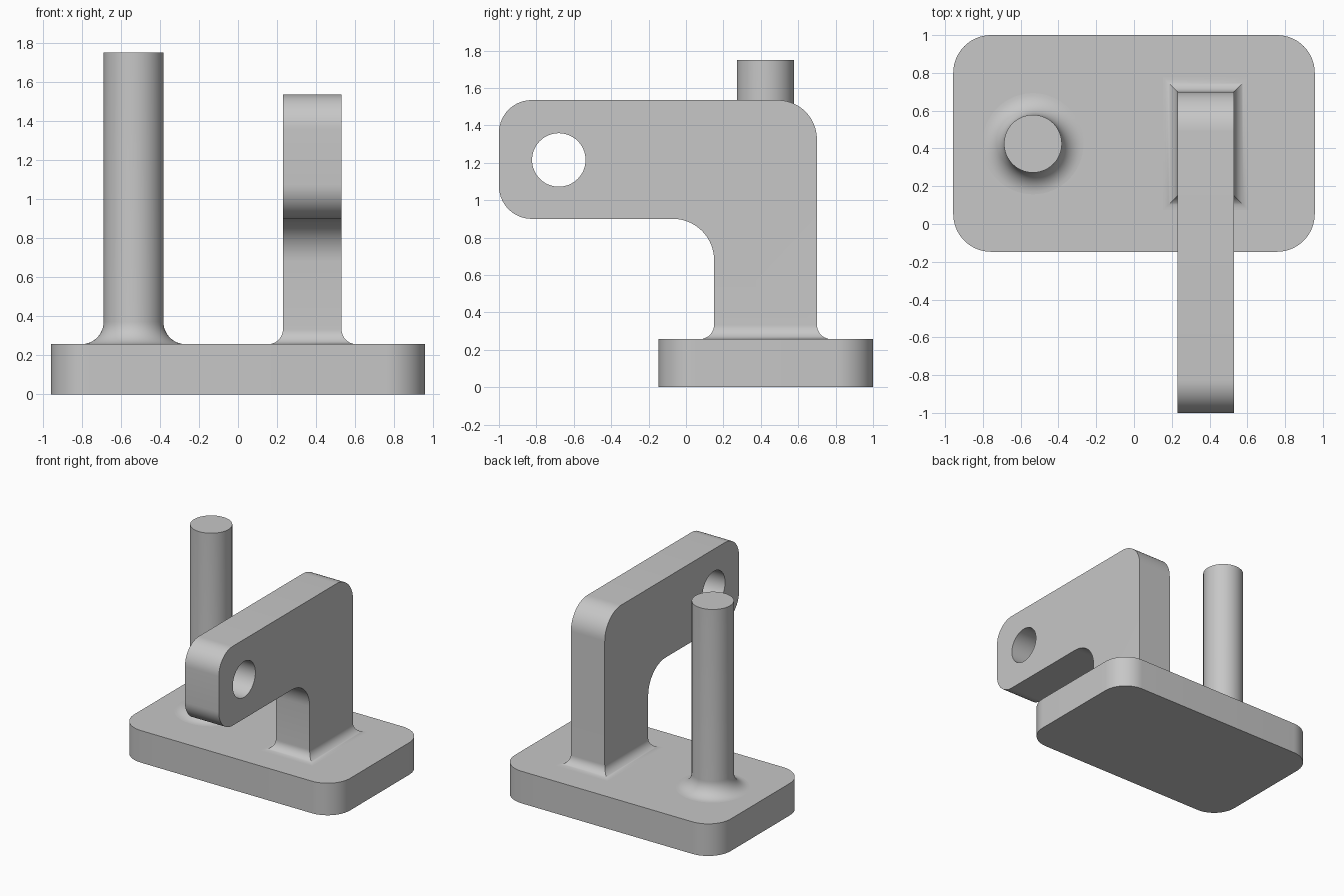
import bpy, bmesh
from math import sin, cos, pi, radians
from mathutils import Vector

if "Cube" in bpy.data.objects:
    bpy.data.objects.remove(bpy.data.objects["Cube"])

grey = bpy.data.materials.new("plain grey")
grey.use_nodes = True
colour = (0.57, 0.57, 0.57, 1)
grey.diffuse_color = colour
grey.node_tree.nodes["Principled BSDF"].inputs["Base Color"].default_value = colour

BASE_TOP = 0.257
SINK = 0.02  # how far feet reach into the base


def rounded_outline(corners, steps=14):
    """2D outline from (u, v, radius) right-angled corners."""
    points = []
    for i, (u, v, r) in enumerate(corners):
        p = Vector((u, v))
        if not r:
            points.append(p)
            continue
        to_prev = (Vector(corners[i - 1][:2]) - p).normalized()
        to_next = (Vector(corners[(i + 1) % len(corners)][:2]) - p).normalized()
        for k in range(steps + 1):
            t = pi / 2 * k / steps
            points.append(p + r * (to_prev * (1 - sin(t)) + to_next * (1 - cos(t))))
    return points


def circle(u, v, r, sides=64):
    return [Vector((u + r * cos(2 * pi * k / sides), v + r * sin(2 * pi * k / sides)))
            for k in range(sides)]


def fillet(radius, steps=12):
    """(outward offset, height) pairs from the base up to the wall."""
    yield radius, BASE_TOP - SINK
    for k in range(steps + 1):
        t = pi / 2 * k / steps
        yield radius * (1 - sin(t)), BASE_TOP + radius * (1 - cos(t))


def loft(bm, rings, cap_top=True):
    """Skin (outline, height) rings from bottom to top."""
    loops = [[bm.verts.new((p[0], p[1], z)) for p in outline] for outline, z in rings]
    for low, high in zip(loops, loops[1:]):
        for i in range(len(low)):
            bm.faces.new((low[i - 1], low[i], high[i], high[i - 1]))
    bm.faces.new(loops[0])
    if cap_top:
        bm.faces.new(loops[-1])


def finish(bm, name):
    bmesh.ops.remove_doubles(bm, verts=bm.verts, dist=0.0001)
    bmesh.ops.recalc_face_normals(bm, faces=bm.faces)
    mesh = bpy.data.meshes.new(name)
    bm.to_mesh(mesh)
    bm.free()
    mesh.materials.append(grey)
    obj = bpy.data.objects.new(name, mesh)
    bpy.context.collection.objects.link(obj)
    bpy.ops.object.select_all(action="DESELECT")
    obj.select_set(True)
    bpy.context.view_layer.objects.active = obj
    bpy.ops.object.shade_smooth_by_angle(angle=radians(30))


# Base plate with rounded corners
bm = bmesh.new()
plate = rounded_outline([(x, y, 0.2) for x, y in
                         ((-0.957, -0.147), (0.957, -0.147), (0.957, 1), (-0.957, 1))])
loft(bm, [(plate, 0), (plate, BASE_TOP)])
finish(bm, "base_plate")

# Round pin with a flared foot
bm = bmesh.new()
PIN_R = 0.153
rings = [(circle(-0.535, 0.425, PIN_R + out), z) for out, z in fillet(0.115)]
loft(bm, rings + [(circle(-0.535, 0.425, PIN_R), 1.75)])
finish(bm, "round_pin")

# Bracket arm: side profile with a hole, given thickness along x
X0, X1, Y0, Y1 = 0.23, 0.53, 0.15, 0.7
FOOT = 0.077
foot_top = BASE_TOP + FOOT
profile = rounded_outline([(Y0, foot_top, 0), (Y1, foot_top, 0), (Y1, 1.535, 0.21),
                           (-1, 1.535, 0.175), (-1, 0.9, 0.175), (Y0, 0.9, 0.22)])
bm = bmesh.new()
edges = []
for outline in (profile, circle(-0.68, 1.215, 0.143)):
    verts = [bm.verts.new((X0, p[0], p[1])) for p in outline]
    edges += [bm.edges.new((verts[i - 1], verts[i])) for i in range(len(verts))]
bmesh.ops.triangle_fill(bm, edges=edges, use_beauty=True, normal=(1, 0, 0))
side_faces = list(bm.faces)
far = {v: bm.verts.new((X1, v.co.y, v.co.z)) for v in list(bm.verts)}
for f in side_faces:
    bm.faces.new([far[v] for v in f.verts])
for e in edges:
    a, b = e.verts
    if max(a.co.z, b.co.z) > foot_top + 0.001:  # the foot closes the bottom
        bm.faces.new((a, b, far[b], far[a]))

# Mitred fillet around the arm's foot
skirt = []
for out, z in fillet(FOOT):
    skirt.append(([(X0 - out, Y0 - out), (X1 + out, Y0 - out),
                   (X1 + out, Y1 + out), (X0 - out, Y1 + out)], z))
loft(bm, skirt, cap_top=False)
finish(bm, "bracket_arm")
